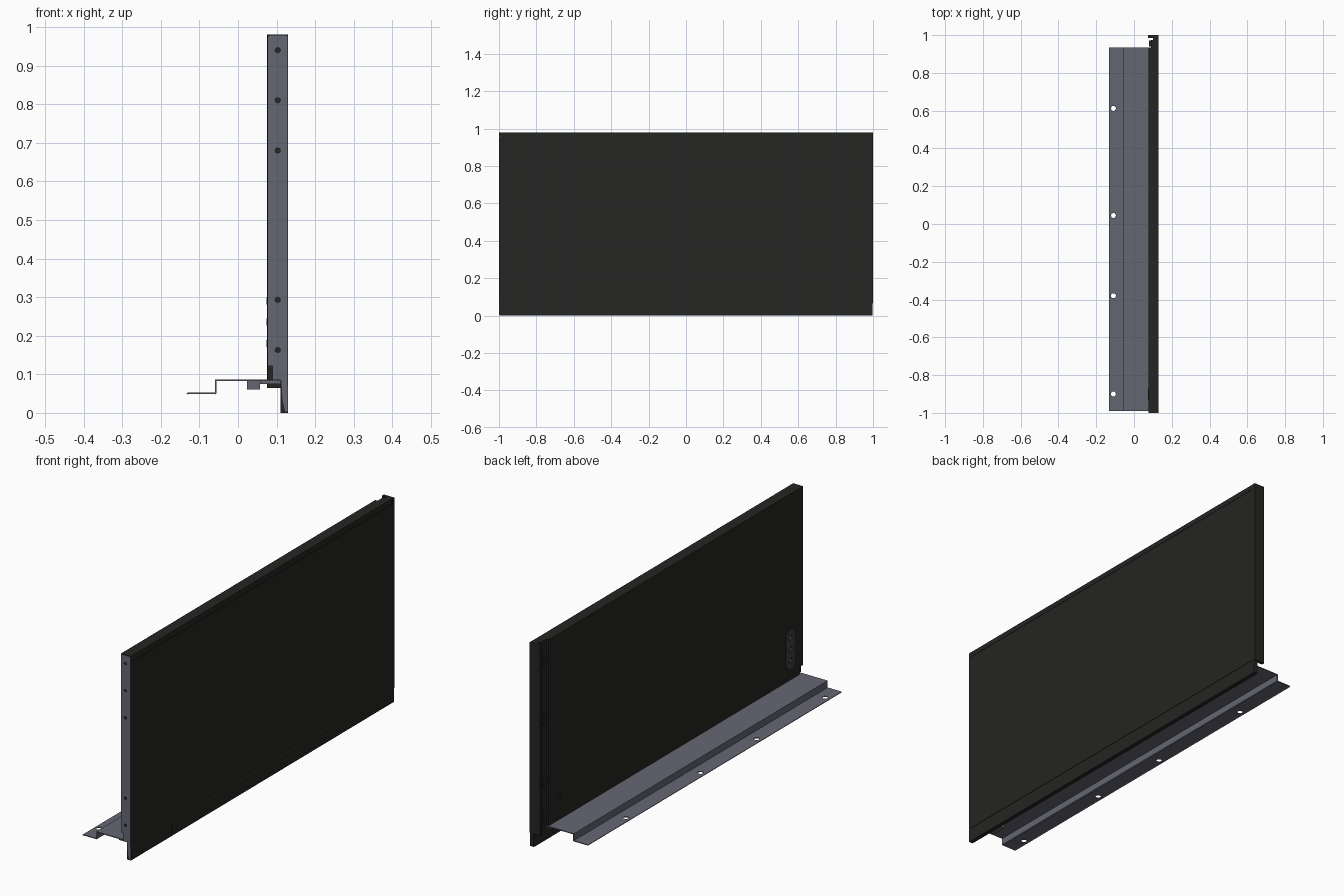
import bpy, bmesh, math
from mathutils import Matrix, Vector

if "Cube" in bpy.data.objects:
    bpy.data.objects.remove(bpy.data.objects["Cube"])


def material(name, rgb):
    m = bpy.data.materials.new(name)
    m.diffuse_color = (*rgb, 1)
    m.use_nodes = True
    m.node_tree.nodes["Principled BSDF"].inputs["Base Color"].default_value = m.diffuse_color
    return m


BLACK = material("black_coating", (0.018, 0.018, 0.017))
STEEL = material("grey_steel", (0.13, 0.135, 0.17))
DARK_STEEL = material("dark_steel", (0.05, 0.052, 0.062))


def make(name, bm, mat):
    bmesh.ops.recalc_face_normals(bm, faces=bm.faces)
    me = bpy.data.meshes.new(name)
    bm.to_mesh(me)
    bm.free()
    ob = bpy.data.objects.new(name, me)
    bpy.context.collection.objects.link(ob)
    me.materials.append(mat)
    return ob


def prism(name, pts, vec, mat):
    """Extrude a closed 3D outline along a vector."""
    bm = bmesh.new()
    f = bm.faces.new([bm.verts.new(p) for p in pts])
    r = bmesh.ops.extrude_face_region(bm, geom=[f])
    bmesh.ops.translate(bm, vec=Vector(vec),
                        verts=[v for v in r["geom"] if isinstance(v, bmesh.types.BMVert)])
    return make(name, bm, mat)


def box(name, x, y, z, mat):
    pts = [(x[0], y[0], z[0]), (x[1], y[0], z[0]), (x[1], y[1], z[0]), (x[0], y[1], z[0])]
    return prism(name, pts, (0, 0, z[1] - z[0]), mat)


def cylinder(name, centre, r, depth, axis, mat):
    bm = bmesh.new()
    rot = Vector((0, 0, 1)).rotation_difference(Vector(axis)).to_matrix().to_4x4()
    bmesh.ops.create_cone(bm, cap_ends=True, segments=24, radius1=r, radius2=r, depth=depth,
                          matrix=Matrix.Translation(centre) @ rot)
    return make(name, bm, mat)


def cut(target, cutters):
    """Subtract cutters, then remove them."""
    bpy.context.view_layer.objects.active = target
    for c in cutters:
        c.hide_render = True
        m = target.modifiers.new("cut", "BOOLEAN")
        m.operation, m.object, m.solver = "DIFFERENCE", c, "EXACT"
        bpy.ops.object.modifier_apply(modifier=m.name)
        bpy.data.objects.remove(c)


# main panel body, with its stepped rear end drawn as a plan outline
plan = [(.077, -.998), (.128, -.998), (.128, .985), (.1, .985), (.1, .975),
        (.089, .975), (.089, .932), (.077, .932)]
panel = prism("side_panel", [(x, y, .085) for x, y in plan], (0, 0, .895), BLACK)
cut(panel, [box("notch", (.07, .089), (-1.1, -.97), (.08, .122), BLACK),
            cylinder("adjuster_hole", (.077, .855, .2), .012, .012, (1, 0, 0), BLACK)])

# outer skin: seam strips above and below the main face
box("outer_skin", (.128, .130), (-1, .985), (.068, .953), BLACK)
box("top_strip", (.128, .1295), (-1, .985), (.956, .98), BLACK)
skirt = [(.110, 0), (.130, 0), (.130, .065), (.128, .068), (.128, .085), (.110, .085)]
lower = prism("lower_skirt", [(x, -.998, z) for x, z in skirt], (0, 1.985, 0), BLACK)
cut(lower, [box("seam", (.1285, .14), (y - .002, y + .002), (-.01, .1), BLACK)
            for y in (-.88, -.69)])

# rear cap
box("rear_cap", (.075, .130), (.985, 1), (.065, .98), BLACK)
box("rear_cap_foot", (.112, .130), (.985, .996), (0, .066), BLACK)

# clips in the rear channel
for i, (z, h) in enumerate([(.9, .06), (.63, .025), (.59, .025), (.307, .045), (.153, .06)]):
    box(f"channel_clip_{i}", (.080, .0895), (.94, .972), (z - h / 2, z + h / 2), BLACK)

# front end plate with screw holes and tapered foot
end = [(.078, .085), (.112, .085), (.116, .03), (.122, .004), (.129, .004),
       (.129, .974), (.125, .978), (.082, .978), (.078, .974)]
plate = prism("front_end_plate", [(x, -1, z) for x, z in end], (0, .008, 0), STEEL)
cut(plate, [box("notch", (.07, .089), (-1.1, -.9), (.08, .122), BLACK)] +
    [cylinder("hole", (.103, -1, z), .008, .008, (0, 1, 0), STEEL)
     for z in (.94, .81, .68, .293, .163)])

# bent sheet mounting rail, thickness t
t = .004
top = [(-.133, .051), (-.129, .053), (-.0595, .053), (-.0595, .086), (.11, .086)]
low = [(.11, .086 - t), (-.0555, .086 - t), (-.0555, .051), (-.059, .048),
       (-.063, .049), (-.129, .049), (-.132, .0475)]
rail = prism("mounting_rail", [(x, -.99, z) for x, z in top + low], (0, 1.925, 0), STEEL)
cut(rail, [cylinder("hole", (-.109, y, .05), .013, .05, (0, 0, 1), STEEL)
           for y in (.612, .045, -.38, -.9)])
box("rail_support", (.057, .112), (-.985, .93), (.075, .082), STEEL)
box("rail_stop", (.023, .057), (-.95, -.88), (.06, .082), STEEL)

# slotted adjuster cover on the inner face, near the front
r, cy = .03, -.9
outline = []
for zc, a0 in ((.30, 0), (.17, math.pi)):
    outline += [(.075, cy + r * math.cos(a0 + math.pi * k / 12),
                 zc + r * math.sin(a0 + math.pi * k / 12)) for k in range(13)]
cover = prism("adjuster_cover", outline, (.006, 0, 0), DARK_STEEL)
cut(cover, [cylinder("hole", (.075, cy, z), .015, .006, (1, 0, 0), DARK_STEEL)
            for z in (.18, .235, .29)])
for i, z in enumerate((.18, .235, .29)):
    cylinder(f"adjuster_screw_{i}", (.0765, cy, z), .009, .004, (1, 0, 0), STEEL)
